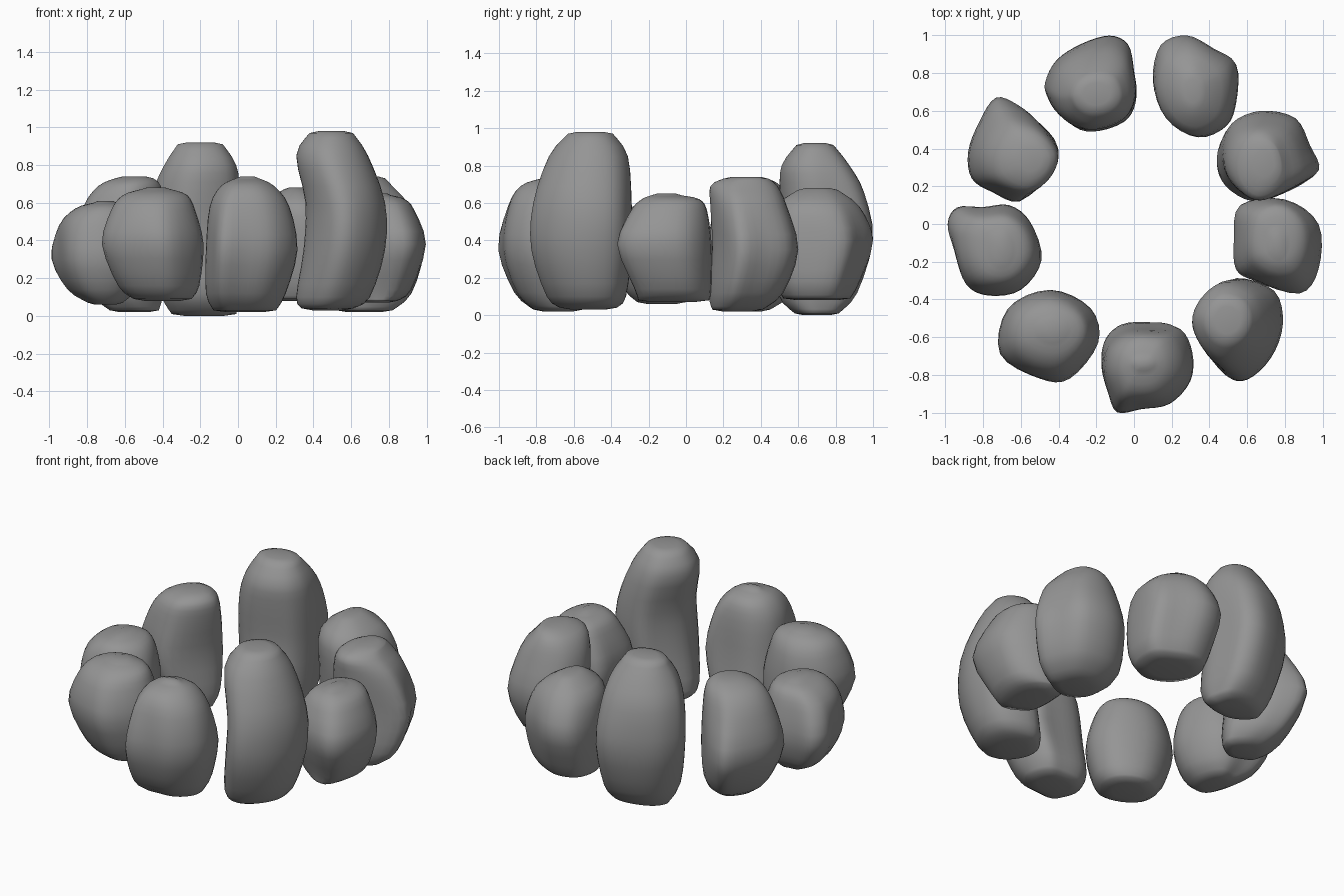
import bpy
import bmesh
from math import hypot

default_cube = bpy.data.objects.get("Cube")
if default_cube:
    bpy.data.objects.remove(default_cube, do_unlink=True)

# One plain stone colour
stone_grey = bpy.data.materials.new("stone_grey")
stone_grey.use_nodes = True
colour = (0.3, 0.3, 0.3, 1)
stone_grey.diffuse_color = colour
stone_grey.node_tree.nodes["Principled BSDF"].inputs["Base Color"].default_value = colour


def blend(a, b, c, d, t):
    """Catmull-Rom point between b and c, for tuples of any length."""
    return tuple(
        q + t / 2 * (r - p + t * (2 * p - 5 * q + 4 * r - s + t * (3 * (q - r) + s - p)))
        for p, q, r, s in zip(a, b, c, d)
    )


def smooth_loop(points, steps):
    n = len(points)
    return [
        blend(points[i - 1], points[i], points[(i + 1) % n], points[(i + 2) % n], k / steps)
        for i in range(n) for k in range(steps)
    ]


def smooth_path(points, steps):
    ext = [points[0]] + points + [points[-1]]
    path = [
        blend(*ext[i:i + 4], k / steps)
        for i in range(len(points) - 1) for k in range(steps)
    ]
    return path + [points[-1]]


def stone(name, outline, layers):
    """Loft a boulder. The outline is its plan in hundredths of a unit; every layer is
    a height followed by the insets from the left, right, front and back of the plan."""
    plan = smooth_loop(outline, 4)
    xs, ys = zip(*outline)
    left, right, front, back = min(xs), max(xs), min(ys), max(ys)
    low, high = layers[0], layers[-1]

    bm = bmesh.new()

    def ring(layer, shrink=1.0):
        z, inset_l, inset_r, inset_f, inset_b = layer
        x0, x1 = left + inset_l, right - inset_r
        y0, y1 = front + inset_f, back - inset_b
        # Corners of the plan soften towards an ellipse away from the middle height
        t = 2 * (z - low[0]) / (high[0] - low[0]) - 1
        soften = 0.8 * t if t > 0 else -0.35 * t
        verts = []
        for x, y in plan:
            u = 2 * (x - left) / (right - left) - 1
            v = 2 * (y - front) / (back - front) - 1
            scale = shrink * (1 - soften + soften / hypot(u, v))
            verts.append(bm.verts.new((
                (x0 + x1 + u * scale * (x1 - x0)) / 200,
                (y0 + y1 + v * scale * (y1 - y0)) / 200,
                z / 100)))
        return verts

    # Softly domed ends, with the body lofted between them
    body = [(low[0] + 1, *low[1:])] + layers[1:-1] + [(high[0] - 1, *high[1:])]
    rings = [ring(low, 0.6)]
    rings += [ring(layer) for layer in smooth_path(body, 3)]
    rings += [ring(high, 0.6)]
    for lower, upper in zip(rings, rings[1:]):
        for i in range(len(plan)):
            bm.faces.new((lower[i - 1], lower[i], upper[i], upper[i - 1]))
    bm.faces.new(rings[0])
    bm.faces.new(rings[-1])

    bmesh.ops.recalc_face_normals(bm, faces=bm.faces)
    for face in bm.faces:
        face.smooth = True
    mesh = bpy.data.meshes.new(name)
    bm.to_mesh(mesh)
    bm.free()
    mesh.materials.append(stone_grey)
    obj = bpy.data.objects.new(name, mesh)
    bpy.context.collection.objects.link(obj)


# Back of the ring
stone(
    "back_right_stone",
    outline=[(-47, 74), (-41, 86), (-28, 95), (-13, 100), (-3, 95), (0, 80), (1, 66), (-6, 54),
             (-27, 48), (-40, 56), (-46, 66)],
    layers=[(0, 12, 2, 10, 18), (12, 6, 0, 1, 8), (40, 0, 0, 3, 0),
            (65, 2, 0, 2, 4), (80, 8, 2, 3, 12), (92, 15, 9, 11, 21)],
)
stone(
    "back_left_stone",
    outline=[(10, 76), (14, 95), (28, 100), (42, 93), (54, 85), (54, 66), (49, 52), (34, 46),
             (17, 57)],
    layers=[(8, 4, 4, 6, 12), (18, 2, 0, 2, 7), (40, 0, 0, 0, 0),
            (58, 3, 4, 2, 7), (68, 14, 16, 14, 19)],
)

# Left side
stone(
    "left_rear_stone",
    outline=[(44, 37), (50, 53), (66, 60), (85, 56), (93, 41), (98, 27), (82, 17), (65, 12),
             (49, 22)],
    layers=[(2, 8, 16, 2, 19), (12, 0, 6, 0, 8), (35, 2, 0, 2, 0),
            (58, 4, 7, 1, 6), (69, 9, 16, 1, 11), (74, 16, 20, 8, 16)],
)
stone(
    "left_middle_stone",
    outline=[(53, -8), (56, 10), (80, 13), (98, 0), (98, -24), (88, -37), (64, -30), (54, -24)],
    layers=[(7, 8, 14, 11, 1), (14, 3, 7, 9, 0), (38, 0, 0, 0, 0),
            (56, 6, 5, 7, 2), (62, 11, 10, 13, 6), (65, 18, 17, 18, 15)],
)
stone(
    "left_front_tall_stone",
    outline=[(31, -50), (40, -36), (52, -27), (74, -34), (79, -52), (72, -70), (58, -82),
             (46, -80), (34, -64)],
    layers=[(3, 3, 18, 15, 10), (10, 0, 9, 8, 5), (35, 4, 1, 0, 2),
            (60, 5, 1, 1, 2), (85, 0, 10, 9, 4), (98, 7, 18, 19, 12)],
)

# Front of the ring
stone(
    "front_stone",
    outline=[(-17, -75), (-15, -62), (-5, -53), (12, -52), (25, -53), (31, -66), (30, -82),
             (19, -95), (4, -98), (-9, -100), (-14, -88)],
    layers=[(2, 4, 11, 18, 3), (12, 0, 6, 8, 0), (35, 0, 0, 0, 3),
            (58, 2, 4, 4, 5), (69, 8, 12, 11, 9), (74, 16, 20, 22, 18)],
)
stone(
    "front_right_stone",
    outline=[(-71, -69), (-67, -45), (-45, -35), (-23, -45), (-19, -63), (-34, -82), (-50, -82)],
    layers=[(8, 16, 6, 14, 4), (16, 8, 2, 7, 1), (38, 0, 0, 0, 0),
            (56, 4, 4, 4, 3), (64, 10, 8, 11, 8), (68, 19, 16, 19, 14)],
)

# Right side
stone(
    "right_middle_stone",
    outline=[(-99, 0), (-94, 9), (-80, 9), (-66, 10), (-55, 1), (-49, -19), (-60, -35),
             (-77, -38), (-89, -32), (-95, -14)],
    layers=[(6, 19, 12, 12, 10), (14, 8, 5, 5, 4), (30, 0, 0, 0, 0),
            (48, 3, 2, 3, 3), (57, 12, 7, 8, 7), (61, 22, 15, 15, 14)],
)
stone(
    "right_rear_stone",
    outline=[(-88, 38), (-82, 54), (-73, 67), (-61, 63), (-50, 54), (-40, 42), (-45, 27),
             (-60, 12), (-75, 17), (-86, 24)],
    layers=[(2, 20, 2, 10, 22), (12, 10, 0, 4, 10), (35, 0, 1, 0, 0),
            (58, 6, 0, 3, 9), (69, 14, 1, 6, 16), (74, 23, 5, 12, 23)],
)
